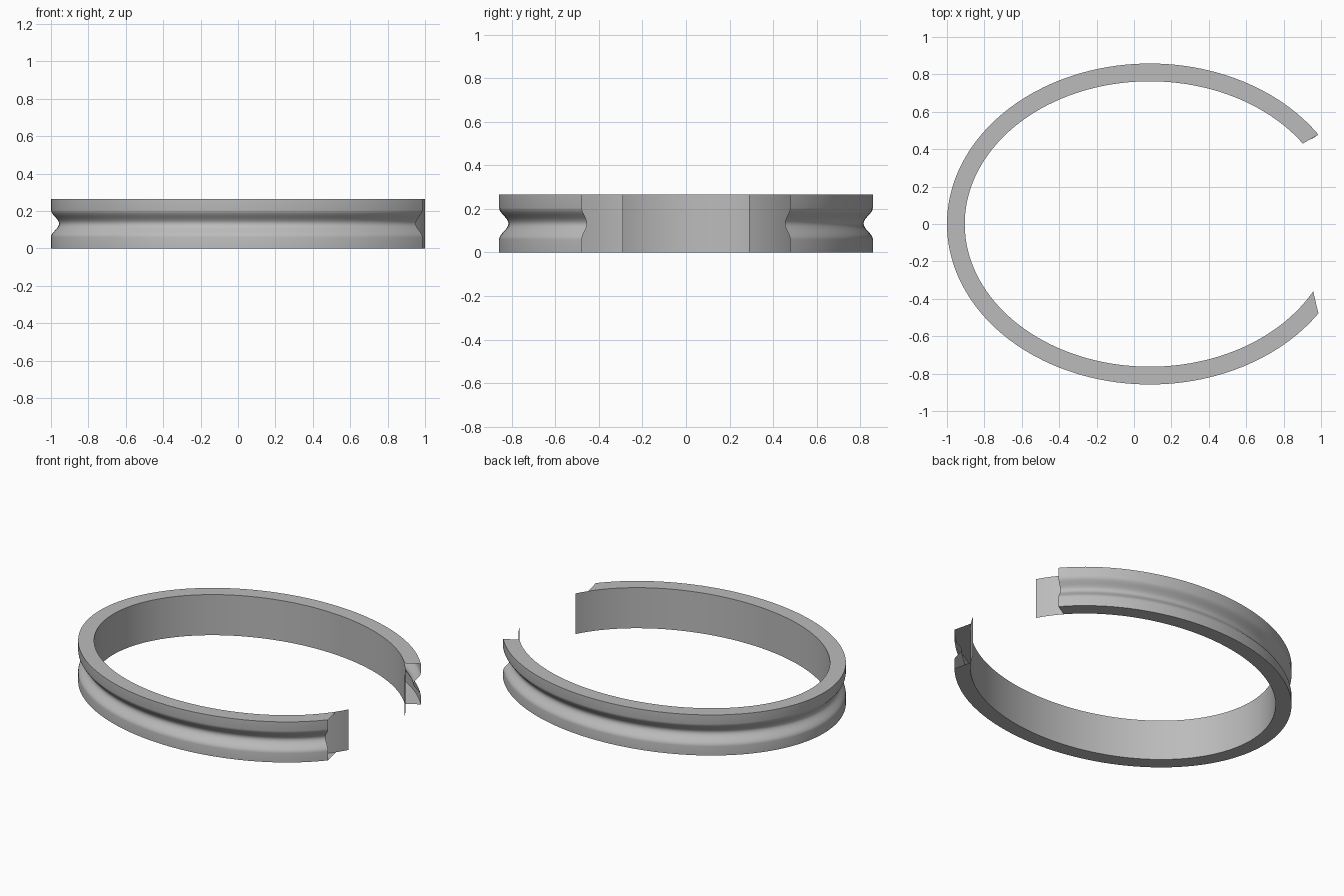
import bpy, bmesh, math

old = bpy.data.objects.get("Cube")
if old:
    bpy.data.objects.remove(old, do_unlink=True)

HEIGHT, CENTRE_X, STEPS = 0.265, 0.085, 120
OUTER, INNER = (1.085, 0.858), (0.99, 0.763)   # ellipse radii


def angles(start, end, count):
    return [start + (end - start) * i / count for i in range(count + 1)]


def ring_points(bm, radii, params, z, inset=0.0):
    """Row of vertices along an ellipse."""
    return [bm.verts.new((CENTRE_X + (radii[0] - inset) * math.cos(t),
                          (radii[1] - inset) * math.sin(t), z)) for t in params]


def bridge(bm, low, high):
    for a, b, c, d in zip(low, low[1:], high[1:], high):
        bm.faces.new((a, b, c, d))


bm = bmesh.new()

# Outer wall with a rounded groove round the middle
outer_t = angles(0.591, 2 * math.pi - 0.591, STEPS)
groove = [(HEIGHT / 2 + 0.073 * u, 0.0215 * (1 + math.cos(math.pi * u)))
          for u in angles(-1, 1, 16)]
rows = [ring_points(bm, OUTER, outer_t, z, d)
        for z, d in [(0, 0)] + groove + [(HEIGHT, 0)]]
for low, high in zip(rows, rows[1:]):
    bridge(bm, low, high)

# Inner wall runs past the rims as a thin tongue at both open ends
tip, back, front = 0.39, 0.599, 2 * math.pi - 0.491
inner_t = (angles(tip, back, 8)[:-1] + angles(back, front, STEPS)
           + angles(front, 2 * math.pi - tip, 4)[1:])
inner_low = ring_points(bm, INNER, inner_t, 0)
inner_high = ring_points(bm, INNER, inner_t, HEIGHT)
bridge(bm, inner_high, inner_low)

# Flat rims
bridge(bm, rows[-1], inner_high[8:8 + STEPS + 1])
bridge(bm, inner_low[8:8 + STEPS + 1], rows[0])

bmesh.ops.recalc_face_normals(bm, faces=bm.faces)
mesh = bpy.data.meshes.new("open_band")
bm.to_mesh(mesh)
bm.free()
band = bpy.data.objects.new("open_band", mesh)
bpy.context.collection.objects.link(band)

# Plain grey
grey = bpy.data.materials.new("plain_grey")
grey.use_nodes = True
colour = (0.5, 0.5, 0.5, 1)
grey.diffuse_color = colour
grey.node_tree.nodes["Principled BSDF"].inputs["Base Color"].default_value = colour
mesh.materials.append(grey)

bpy.context.view_layer.objects.active = band
band.select_set(True)
bpy.ops.object.shade_smooth_by_angle(angle=math.radians(40))
